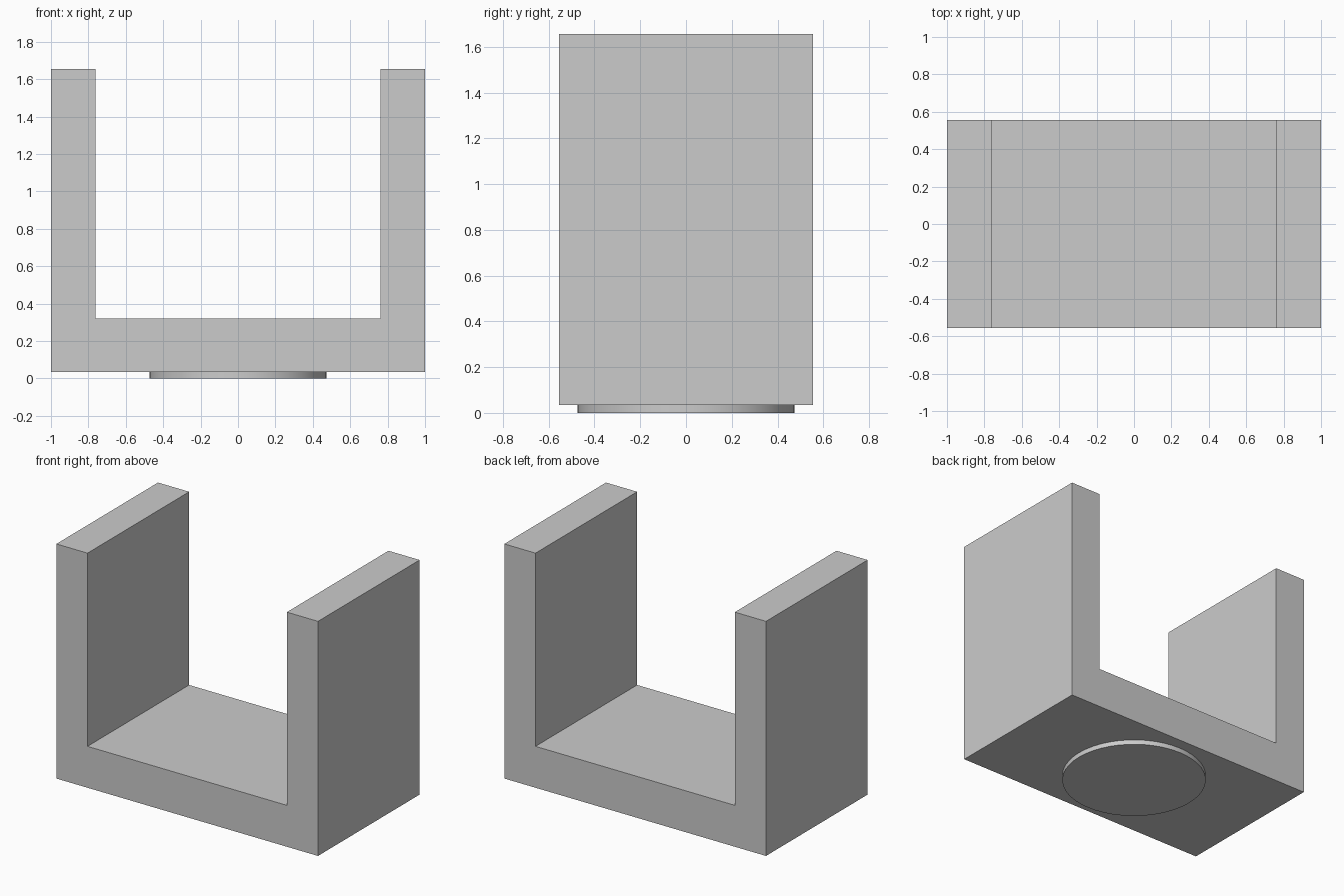
import bpy
import bmesh
import math
from mathutils import Vector

cube = bpy.data.objects.get("Cube")
if cube:
    bpy.data.objects.remove(cube, do_unlink=True)

HALF_WIDTH, HALF_DEPTH, HEIGHT = 1.0, 0.555, 1.655
INNER_HALF, FLOOR_TOP = 0.762, 0.32
PAD_RADIUS, PAD_HEIGHT = 0.474, 0.034

# Single plain grey
grey = bpy.data.materials.new("plain_grey")
grey.use_nodes = True
colour = (0.6, 0.6, 0.6, 1.0)
grey.diffuse_color = colour
grey.node_tree.nodes["Principled BSDF"].inputs["Base Color"].default_value = colour


def finish(name, bm):
    bmesh.ops.recalc_face_normals(bm, faces=bm.faces)
    mesh = bpy.data.meshes.new(name)
    bm.to_mesh(mesh)
    bm.free()
    mesh.materials.append(grey)
    obj = bpy.data.objects.new(name, mesh)
    bpy.context.collection.objects.link(obj)
    return obj


# U-shaped bracket: mirrored half profile extruded front to back
half = [(HALF_WIDTH, PAD_HEIGHT), (HALF_WIDTH, HEIGHT),
        (INNER_HALF, HEIGHT), (INNER_HALF, FLOOR_TOP)]
profile = half + [(-x, z) for x, z in reversed(half)]
bm = bmesh.new()
face = bm.faces.new([bm.verts.new((x, -HALF_DEPTH, z)) for x, z in profile])
extruded = bmesh.ops.extrude_face_region(bm, geom=[face], use_keep_orig=True)
moved = [g for g in extruded["geom"] if isinstance(g, bmesh.types.BMVert)]
bmesh.ops.translate(bm, verts=moved, vec=Vector((0, 2 * HALF_DEPTH, 0)))
finish("u_bracket", bm)

# Round mounting pad under the floor
bm = bmesh.new()
bmesh.ops.create_cone(bm, cap_ends=True, segments=48,
                      radius1=PAD_RADIUS, radius2=PAD_RADIUS, depth=PAD_HEIGHT)
bmesh.ops.translate(bm, verts=bm.verts, vec=Vector((0, 0, PAD_HEIGHT / 2)))
pad = finish("round_pad", bm)
bpy.ops.object.select_all(action="DESELECT")
pad.select_set(True)
bpy.context.view_layer.objects.active = pad
bpy.ops.object.shade_smooth_by_angle(angle=math.radians(30))
